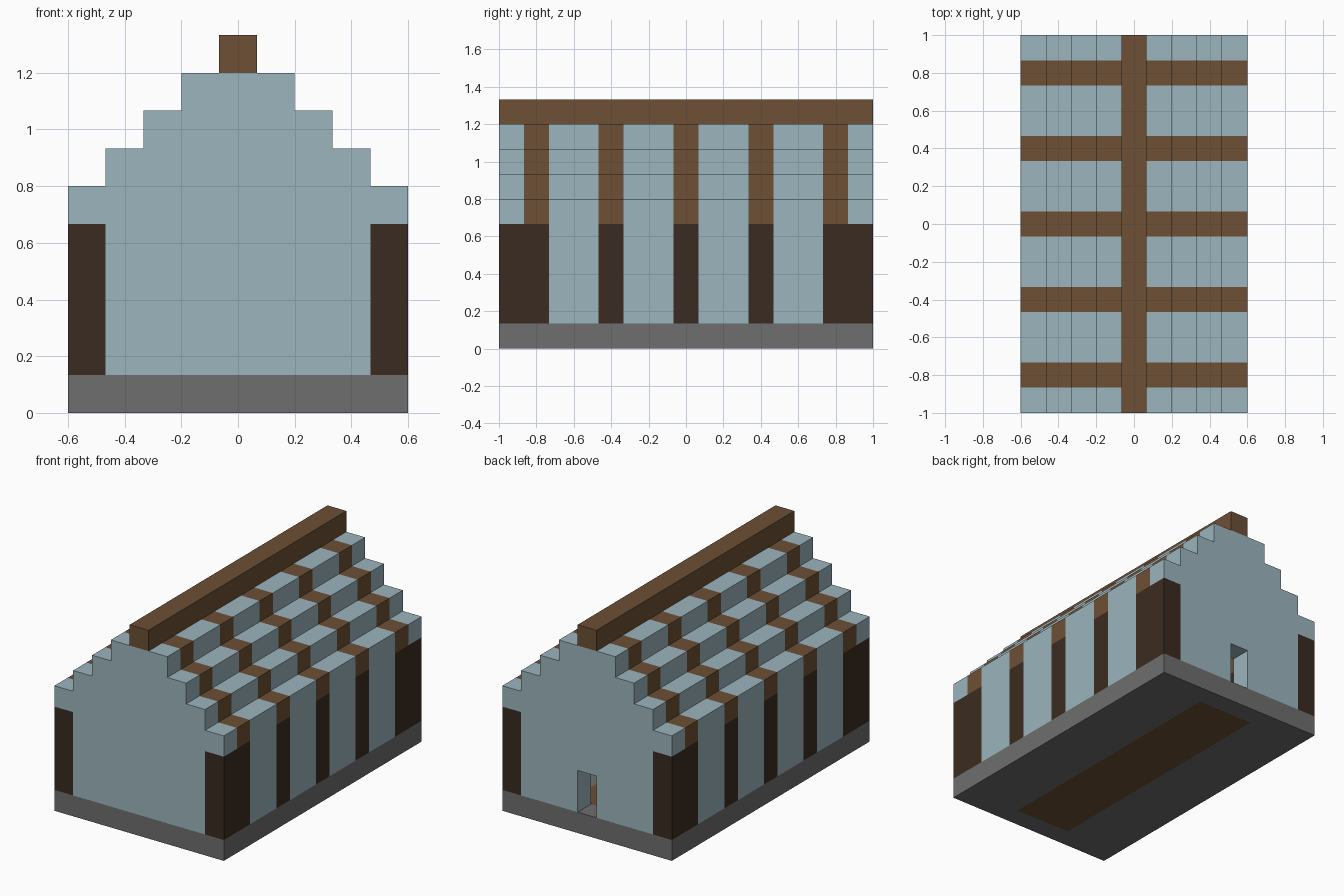
import bpy, bmesh
from mathutils import Matrix, Vector

cube = bpy.data.objects.get("Cube")
if cube:
    bpy.data.objects.remove(cube, do_unlink=True)

# Block grid: 9 wide, 15 long, 10 high
WIDE, LONG = 9, 15
U = 2 / LONG
BAYS = (1, 4, 7, 10, 13)      # block rows holding posts and rafters


def material(name, color):
    mat = bpy.data.materials.new(name)
    mat.use_nodes = True
    mat.diffuse_color = (*color, 1)
    mat.node_tree.nodes["Principled BSDF"].inputs["Base Color"].default_value = (*color, 1)
    return mat


plaster = material("pale blue", (0.33, 0.46, 0.51))
timber = material("brown wood", (0.153, 0.08, 0.035))
dark_wood = material("dark wood", (0.043, 0.024, 0.015))
stone = material("grey stone", (0.156, 0.156, 0.156))


def blocks(name, mat, boxes):
    """One object from boxes given as block ranges (x0, x1, y0, y1, z0, z1)."""
    bm = bmesh.new()
    for x0, x1, y0, y1, z0, z1 in boxes:
        mid = Vector(((x0 + x1 - WIDE) / 2, (y0 + y1 - LONG) / 2, (z0 + z1) / 2)) * U
        size = Vector((x1 - x0, y1 - y0, z1 - z0)) * U
        bmesh.ops.create_cube(bm, size=1, matrix=Matrix.Translation(mid) @ Matrix.Diagonal((*size, 1)))
    mesh = bpy.data.meshes.new(name)
    bm.to_mesh(mesh)
    bm.free()
    mesh.materials.append(mat)
    obj = bpy.data.objects.new(name, mesh)
    bpy.context.collection.objects.link(obj)


def both_sides(boxes):
    """Add the mirror image of each box across the long axis."""
    return boxes + [(WIDE - b[1], WIDE - b[0], *b[2:]) for b in boxes]


# Stone foundation framing a wooden floor
blocks("foundation", stone, both_sides([(0, 3, 0, LONG, 0, 1)])
       + [(3, 6, 0, 1, 0, 1), (3, 6, LONG - 1, LONG, 0, 1)])
blocks("floor", timber, [(3, 6, 1, LONG - 1, 0, 1)])

# Corner and side posts
blocks("corner_posts", dark_wood, both_sides([(0, 1, y, y + 1, 1, 5) for y in (0, LONG - 1)]))
blocks("side_posts", dark_wood, both_sides([(0, 1, y, y + 1, 1, 5) for y in BAYS]))

# Plaster panels between the posts
gaps = [(a + 1, b) for a, b in zip(BAYS, BAYS[1:])]
blocks("side_panels", plaster, both_sides([(0, 1, a, b, 1, 5) for a, b in gaps]))

# End walls, the back one with a doorway in the middle
blocks("front_wall", plaster, [(1, 8, 0, 1, 1, 5)])
blocks("back_wall", plaster, both_sides([(1, 4, LONG - 1, LONG, 1, 5)])
       + [(4, 5, LONG - 1, LONG, 3, 5)])

# Stepped gables
for name, y in (("front_gable", 0), ("back_gable", LONG - 1)):
    blocks(name, plaster, [(s, WIDE - s, y, y + 1, 5 + s, 6 + s) for s in range(4)])

# Stepped roof courses, alternating rafters and panels
blocks("rafters", timber, both_sides(
    [(s, s + 1, y, y + 1, 5 + s, 6 + s) for s in range(4) for y in BAYS]))
blocks("roof_panels", plaster, both_sides(
    [(s, s + 1, a, b, 5 + s, 6 + s) for s in range(4) for a, b in gaps]))

# Ridge beam
blocks("ridge_beam", timber, [(4, 5, 0, LONG, 9, 10)])
